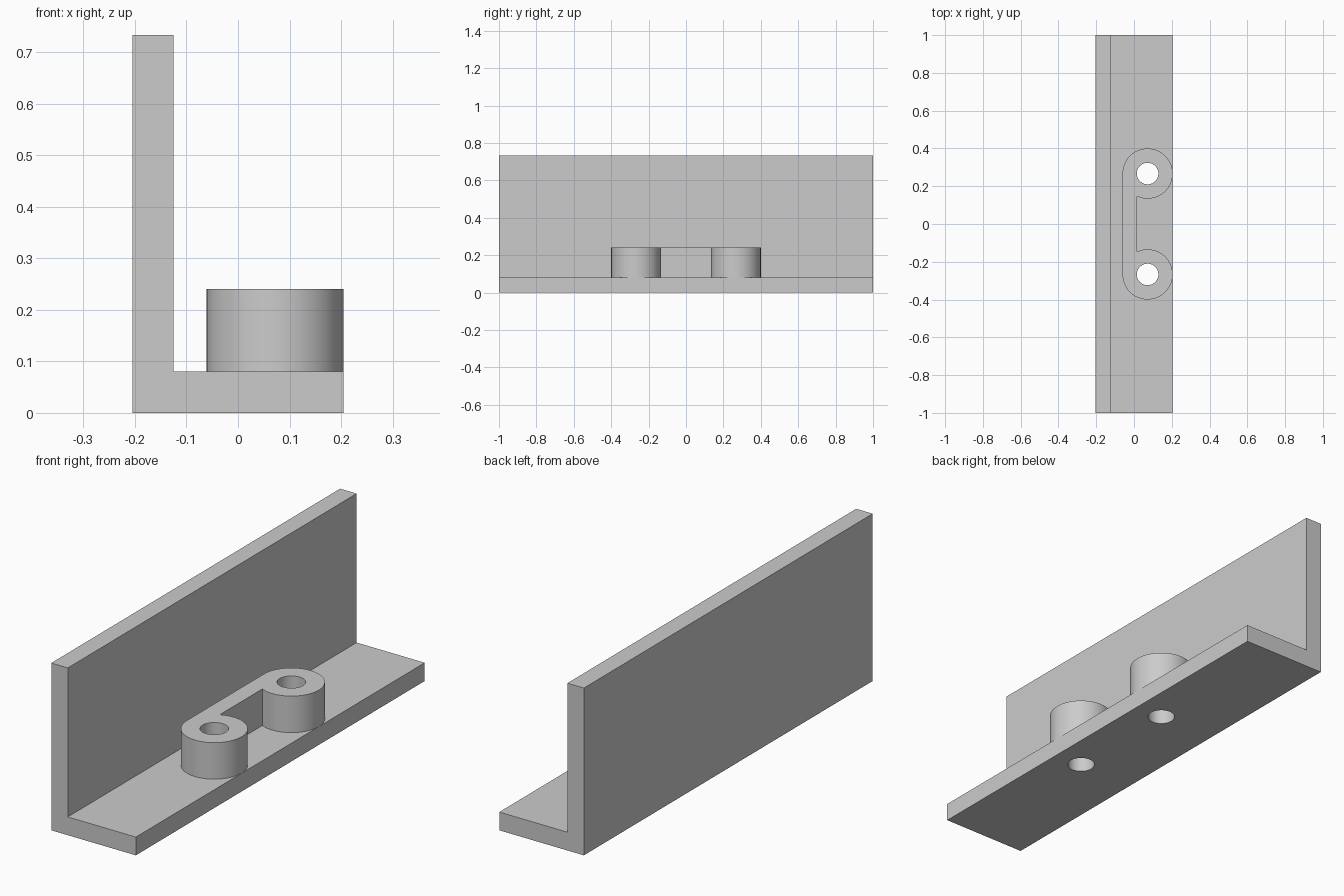
import bpy
import bmesh
from math import acos, cos, pi, sin
from mathutils import Vector

cube = bpy.data.objects.get("Cube")
if cube:
    bpy.data.objects.remove(cube, do_unlink=True)

grey = bpy.data.materials.new("light_grey")
grey.use_nodes = True
grey.diffuse_color = (0.6, 0.6, 0.6, 1)
grey.node_tree.nodes["Principled BSDF"].inputs["Base Color"].default_value = grey.diffuse_color

HALF_W, LENGTH, HEIGHT, THICK = 0.205, 2.0, 0.733, 0.08
BOSS_X, BOSS_Y, BOSS_R, HOLE_R, BOSS_TOP = 0.072, 0.267, 0.1328, 0.057, 0.24
WEB_X = 0.015


def prism(name, outline, direction):
    """Extrude a closed outline of 3D points along a direction."""
    bm = bmesh.new()
    face = bm.faces.new([bm.verts.new(p) for p in outline])
    ext = bmesh.ops.extrude_face_region(bm, geom=[face])
    verts = [g for g in ext["geom"] if isinstance(g, bmesh.types.BMVert)]
    bmesh.ops.translate(bm, verts=verts, vec=Vector(direction))
    bmesh.ops.recalc_face_normals(bm, faces=bm.faces)
    mesh = bpy.data.meshes.new(name)
    bm.to_mesh(mesh)
    bm.free()
    mesh.materials.append(grey)
    obj = bpy.data.objects.new(name, mesh)
    bpy.context.collection.objects.link(obj)
    return obj


def arc(cy, radius, start, end, steps, z):
    angles = [start + (end - start) * i / steps for i in range(steps + 1)]
    return [(BOSS_X + radius * cos(a), cy + radius * sin(a), z) for a in angles]


def combine(target, tool, operation):
    tool.hide_render = True
    mod = target.modifiers.new(operation.lower(), "BOOLEAN")
    mod.operation, mod.solver, mod.object = operation, "EXACT", tool
    bpy.context.view_layer.objects.active = target
    bpy.ops.object.modifier_apply(modifier=mod.name)
    bpy.data.objects.remove(tool, do_unlink=True)


# L-shaped angle section
inner = -HALF_W + THICK
section = [(-HALF_W, 0), (HALF_W, 0), (HALF_W, THICK),
           (inner, THICK), (inner, HEIGHT), (-HALF_W, HEIGHT)]
bracket = prism("angle_bracket", [(x, -LENGTH / 2, z) for x, z in section], (0, LENGTH, 0))

# Two round bosses joined by a straight web, sunk into the base
meet = -acos((WEB_X - BOSS_X) / BOSS_R)
upper = arc(BOSS_Y, BOSS_R, pi, meet, 64, THICK / 2)
lower = [(x, -y, z) for x, y, z in reversed(upper)]
bosses = prism("screw_bosses", upper + lower, (0, 0, BOSS_TOP - THICK / 2))
combine(bracket, bosses, "UNION")

# Through holes
for side in (-1, 1):
    ring = arc(side * BOSS_Y, HOLE_R, 0, 2 * pi, 48, -0.1)[:-1]
    combine(bracket, prism("hole_cutter", ring, (0, 0, 0.5)), "DIFFERENCE")

# Smooth round walls, crisp corners
bpy.ops.object.select_all(action="DESELECT")
bracket.select_set(True)
bpy.context.view_layer.objects.active = bracket
bpy.ops.object.shade_smooth_by_angle()
